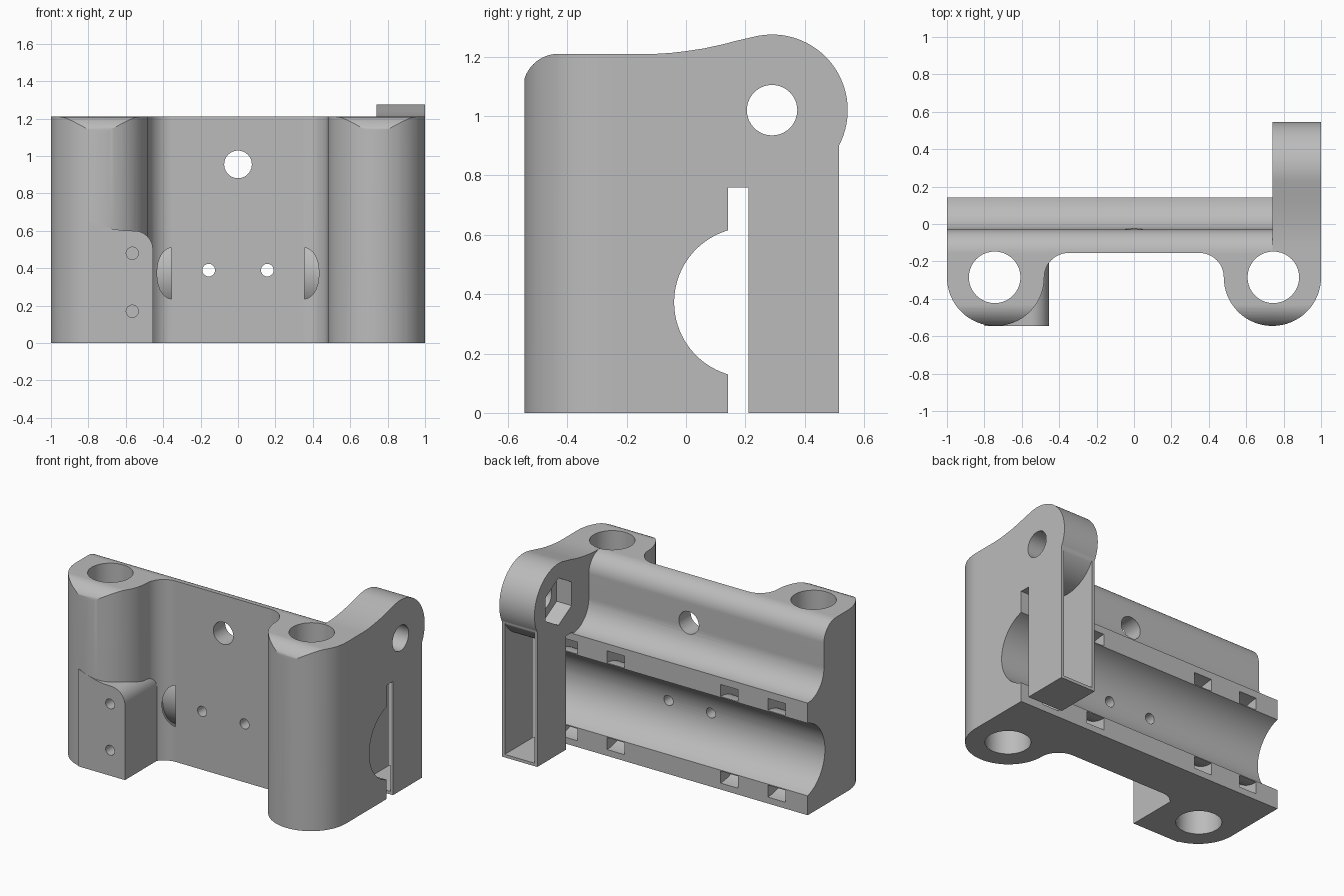
import bpy, bmesh
from math import sin, cos, radians
from mathutils import Vector

cube = bpy.data.objects.get("Cube")
if cube:
    bpy.data.objects.remove(cube, do_unlink=True)

grey = bpy.data.materials.new("plain_grey")
grey.use_nodes = True
COLOUR = (0.5, 0.5, 0.5, 1)
grey.diffuse_color = COLOUR
grey.node_tree.nodes["Principled BSDF"].inputs["Base Color"].default_value = COLOUR

# Maps a flat profile plus an extrusion distance to a 3D point
AXES = {"x": lambda u, v, d: Vector((d, u, v)),
        "y": lambda u, v, d: Vector((u, d, v)),
        "z": lambda u, v, d: Vector((u, v, d))}


def arc(cu, cv, r, start, end, n=24):
    angles = [radians(start + (end - start) * i / n) for i in range(n + 1)]
    return [(cu + r * cos(a), cv + r * sin(a)) for a in angles]


def prism(name, points, axis, lo, hi):
    bm = bmesh.new()
    low = [bm.verts.new(AXES[axis](u, v, lo)) for u, v in points]
    high = [bm.verts.new(AXES[axis](u, v, hi)) for u, v in points]
    bm.faces.new(low)
    bm.faces.new(high)
    for i in range(len(points)):
        j = (i + 1) % len(points)
        bm.faces.new((low[i], low[j], high[j], high[i]))
    bmesh.ops.recalc_face_normals(bm, faces=bm.faces)
    mesh = bpy.data.meshes.new(name)
    bm.to_mesh(mesh)
    bm.free()
    mesh.materials.append(grey)
    obj = bpy.data.objects.new(name, mesh)
    bpy.context.collection.objects.link(obj)
    return obj


def rod(name, u, v, r, axis, lo, hi, n=40):
    return prism(name, arc(u, v, r, 90, 450 - 360 / n, n - 1), axis, lo, hi)


def combine(target, tool, operation):
    mod = target.modifiers.new(tool.name, "BOOLEAN")
    mod.operation = operation
    mod.solver = "EXACT"
    mod.object = tool
    bpy.context.view_layer.objects.active = target
    bpy.ops.object.modifier_apply(modifier=mod.name)
    bpy.data.objects.remove(tool, do_unlink=True)


HEIGHT = 1.21
BACK = 0.142
FRONT = -0.155
BOSS_X, BOSS_Y, BOSS_R = 0.74, -0.285, 0.26
EYE = (0.29, 1.02)
EYE_R = 0.255

# Plan outline: plate with two round bosses, blended by fillets
left = arc(-BOSS_X, BOSS_Y, BOSS_R, 180, 360, 32)
left += arc(-0.35, BOSS_Y, -FRONT + BOSS_Y + 0.26, 180, 90, 12)
right = [(-x, y) for x, y in reversed(left)]
body = prism("carriage_body", left + right + [(1, BACK), (-1, BACK)], "z", 0, HEIGHT)

# Side profile: rounded front top, rounded back top, hollow sweep to the lip
side = [(-0.55, -0.0)] + arc(-0.43, 1.09, 0.12, 180, 90, 10)
side += arc(-0.155, 1.085, 0.125, 90, 0, 12)
side += arc(BACK, 0.922, 0.172, 180, 270, 14)
side += [(BACK, 0)]
combine(body, prism("side_profile", side, "x", -1.1, 1.1), "INTERSECT")

# Arm with a round eye on the left end
arm = [(-0.25, 0), (-0.25, HEIGHT), (-0.1, HEIGHT), (-0.05, 1.213), (0, 1.219),
       (0.06, 1.228), (0.12, 1.241), (0.17, 1.254)]
arm += arc(*EYE, EYE_R, 104, -28, 32) + [(0.515, 0)]
combine(body, prism("arm", arm, "x", BOSS_X, 1), "UNION")

# Mounting block on the right boss
block = [(-0.8, 0), (-0.8, 0.65), (-0.73, 0.628), (-0.67, 0.61), (-0.61, 0.602)]
block += arc(-0.555, 0.5, 0.1, 90, 0, 12) + [(-0.455, 0)]
combine(body, prism("mounting_block", block, "y", -0.545, -0.13), "UNION")

cutters = []

# Bearing groove along the back
cutters.append(prism("bearing_groove", arc(0.213, 0.3725, 0.253, 95, 265, 40), "x", -1.1, 1.1))

# Curved strap channels round the groove
ring = arc(0.145, 0.3725, 0.33, 82, 278, 40) + arc(0.145, 0.3725, 0.25, 278, 82, 40)
for x in (-0.77, -0.42, 0.42, 0.77):
    cutters.append(prism("strap_channel", ring, "x", x - 0.065, x + 0.065))

# Belt slot and hollow inside of the arm
slot = [(BACK, -0.1), (0.21, -0.1), (0.21, 0.76), (BACK, 0.76)]
cutters.append(prism("arm_slot", slot, "x", 0.7, 1.1))
hollow = [(0.19, 0.02), (0.6, 0.02), (0.6, 0.9)] + arc(*EYE, EYE_R, -28, -108, 20)
hollow += [(0.19, 0.76)]
cutters.append(prism("arm_hollow", hollow, "x", 0.76, 0.98))

# Pivot hole with a hexagonal nut recess
cutters.append(rod("pivot_hole", *EYE, 0.085, "x", 0.6, 1.1))
cutters.append(rod("nut_recess", *EYE, 0.158, "x", 0.6, 0.85, 6))

# Rod holes through the bosses and screw holes through the plate
for s in (-1, 1):
    cutters.append(rod("boss_hole", s * 0.745, BOSS_Y, 0.138, "z", -0.1, 1.4))
    cutters.append(rod("plate_screw_hole", s * 0.157, 0.39, 0.034, "y", -0.3, 0.3, 24))
cutters.append(rod("plate_hole", 0, 0.955, 0.074, "y", -0.3, 0.3))
for z in (0.17, 0.48):
    cutters.append(rod("block_screw_hole", -0.565, z, 0.033, "y", -0.7, -0.25, 24))

for cutter in cutters:
    combine(body, cutter, "DIFFERENCE")

# Smooth rounds, sharp corners
bpy.ops.object.select_all(action="DESELECT")
body.select_set(True)
bpy.context.view_layer.objects.active = body
bpy.ops.object.shade_smooth_by_angle(angle=radians(30))
body.modifiers.new("even_normals", "WEIGHTED_NORMAL").keep_sharp = True
